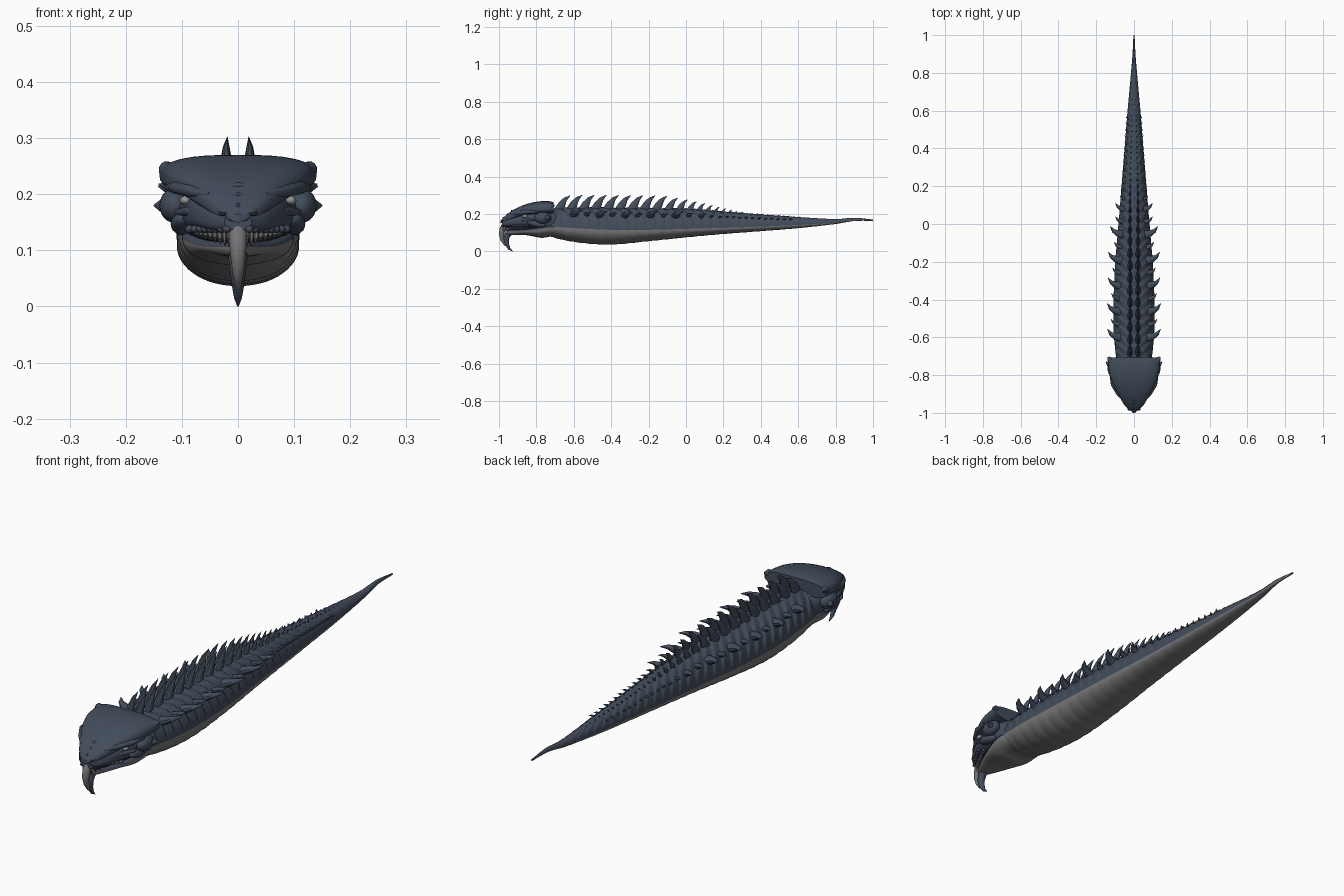
import bpy, bmesh
from math import sin, cos, pi, tau, radians
from mathutils import Vector, Matrix

if "Cube" in bpy.data.objects:
    bpy.data.objects.remove(bpy.data.objects["Cube"])


def material(name, rgb):
    m = bpy.data.materials.new(name)
    m.use_nodes = True
    m.diffuse_color = (*rgb, 1)
    m.node_tree.nodes["Principled BSDF"].inputs["Base Color"].default_value = (*rgb, 1)
    return m


SLATE = material("slate blue hide", (0.055, 0.073, 0.105))
GREY = material("grey belly", (0.18, 0.18, 0.18))
EYE = material("pale eye", (0.3, 0.31, 0.3))
MOUTH = material("dark mouth", (0.02, 0.023, 0.03))


def finish(name, bm, *mats, angle=40):
    bmesh.ops.recalc_face_normals(bm, faces=bm.faces)
    me = bpy.data.meshes.new(name)
    bm.to_mesh(me)
    bm.free()
    for m in mats:
        me.materials.append(m)
    me.shade_smooth()
    me.set_sharp_from_angle(angle=radians(angle))
    ob = bpy.data.objects.new(name, me)
    bpy.context.collection.objects.link(ob)
    return ob


def sample(stations, y):
    """Smooth interpolation of station rows keyed by their first value."""
    n = len(stations)
    i = max(j for j in range(n - 1) if j == 0 or stations[j][0] <= y)
    p, q = stations[i], stations[i + 1]
    a, b = stations[max(i - 1, 0)], stations[min(i + 2, n - 1)]
    h = q[0] - p[0]
    t = (y - p[0]) / h
    out = []
    for k in range(1, len(p)):
        m0 = (q[k] - a[k]) / (q[0] - a[0]) * h
        m1 = (b[k] - p[k]) / (b[0] - p[0]) * h
        out.append((2*t**3 - 3*t*t + 1) * p[k] + (t**3 - 2*t*t + t) * m0
                   + (3*t*t - 2*t**3) * q[k] + (t**3 - t*t) * m1)
    return out


def skin(bm, rings, rule=None):
    """Bridge rings of points into a capped skin; rule(j) gives the material."""
    vs = [[bm.verts.new(p) for p in r] for r in rings]
    n = len(vs[0])
    for r, s in zip(vs, vs[1:]):
        for j in range(n):
            f = bm.faces.new((r[j], r[(j+1) % n], s[(j+1) % n], s[j]))
            f.material_index = rule(j) if rule else 0
    bm.faces.new(vs[0])
    bm.faces.new(vs[-1])


def section(stations, y, a, power=1.0):
    """Point on a rounded section: half width, low, middle and top height."""
    w, low, mid, top = sample(stations, y)
    c, s = cos(a), sin(a)
    x = w * abs(c)**power * (1 if c > 0 else -1)
    z = abs(s)**power
    return Vector((x, y, mid + (top - mid) * z if s > 0 else mid - (mid - low) * z))


def loft(name, stations, mats, power=1.0, rows=30, sides=40, rule=None):
    y0, y1 = stations[0][0], stations[-1][0]
    rings = [[section(stations, y0 + (y1 - y0) * i / rows, tau * j / sides, power)
              for j in range(sides)] for i in range(rows + 1)]
    bm = bmesh.new()
    skin(bm, rings, rule)
    return finish(name, bm, *mats)


def horn(bm, pts, radii, flat=1.0, sides=10):
    """Tapered curved spike through pts; flat squeezes it sideways."""
    pts = [Vector(p) for p in pts]
    rings = []
    for i, p in enumerate(pts):
        d = (pts[min(i+1, len(pts)-1)] - pts[max(i-1, 0)]).normalized()
        side = d.cross(Vector((0, 1, 0.01))).normalized()
        up = side.cross(d)
        rings.append([p + radii[i] * (side * cos(tau*j/sides) * flat + up * sin(tau*j/sides))
                      for j in range(sides)])
    skin(bm, rings)


def blob(bm, centre, size, tilt=0.0):
    m = Matrix.Translation(centre) @ Matrix.Rotation(tilt, 4, 'X') @ Matrix.Diagonal((*size, 1))
    bmesh.ops.create_uvsphere(bm, u_segments=20, v_segments=12, radius=1, matrix=m)


# Body: long tapering loft with overlapping chevron scales and belly bands
BODY = [(-0.76, .085, .095, .14, .215), (-0.68, .098, .068, .13, .232),
        (-0.55, .108, .046, .122, .235), (-0.4, .108, .038, .116, .234),
        (-0.2, .099, .056, .116, .232), (0, .082, .076, .121, .228),
        (0.2, .066, .094, .126, .214), (0.4, .05, .109, .133, .198),
        (0.6, .034, .125, .142, .184), (0.8, .016, .147, .154, .173),
        (0.9, .008, .163, .17, .18), (1, .003, .164, .167, .171)]


def hide_point(y, a):
    p = section(BODY, y, a, 0.95)
    w, low, mid, top = sample(BODY, y)
    s = sin(a)
    if s > 0:
        lag = 0.09 * abs(cos(a))
        saw = ((y - lag) / 0.05) % 1
        ripple = 0.075 * (saw - 0.5) * min(1, s * 3)
    else:
        ripple = 0.022 * abs(sin(pi * y / 0.06)) * min(1, -s * 3)
    p.x *= 1 + ripple
    p.z = mid + (p.z - mid) * (1 + ripple)
    return p


ROWS, SIDES = 350, 56
bm = bmesh.new()
skin(bm, [[hide_point(-0.76 + 1.76 * i / ROWS, tau * j / SIDES) for j in range(SIDES)]
          for i in range(ROWS + 1)], lambda j: int(j >= SIDES // 2))
finish("body", bm, SLATE, GREY, angle=50)

# Back spines: two rows, large in front, small and dense behind
bm = bmesh.new()
y = -0.68
while y < 0.76:
    big = max(0.0, min(1.0, (0.28 - y) / 0.45))
    size = (0.013 + 0.05 * big) * min(1, (0.95 - y) * 2.5)
    w, low, mid, top = sample(BODY, y)
    for s in (-1, 1):
        base = Vector((s * min(0.021, w * 0.3), y, top - 0.012))
        horn(bm, [base, base + Vector((0, .25, .5)) * size, base + Vector((0, .55, .95)) * size,
                  base + Vector((-s * .03, .95, 1.25)) * size],
             [size * .42, size * .33, size * .18, size * .02], flat=0.55)
    y += 0.028 + 0.037 * big
finish("back_spines", bm, SLATE)

# Side spikes: alternating long and short, swept back
bm = bmesh.new()
y, count = -0.6, 0
while y < 0.58:
    front = max(0.0, min(1.0, (0.2 - y) / 0.2))
    size = 0.022 + front * (0.045 if count % 2 == 0 else 0.022)
    for s in (-1, 1):
        root = hide_point(y, pi / 2 - s * 0.86)
        base = Vector((root.x - s * 0.008, y, root.z - 0.004))
        horn(bm, [base, base + Vector((s * .4, .1, .15)) * size,
                  base + Vector((s * .75, .3, .27)) * size, base + Vector((s * 1.0, .65, .35)) * size],
             [size * .36, size * .27, size * .15, size * .02], flat=0.8)
    y += 0.034 + 0.034 * front
    count += 1
finish("side_spikes", bm, SLATE)

# Head: skull, overhanging crest and two-tone lower jaw
loft("skull", [(-.985, .024, .136, .15, .168), (-.96, .05, .13, .15, .185),
               (-.9, .082, .128, .16, .21), (-.82, .103, .12, .165, .225),
               (-.74, .102, .11, .16, .23), (-.68, .08, .11, .16, .215)], [SLATE], 0.8)
loft("crest", [(-.992, .012, .15, .157, .165), (-.965, .044, .157, .172, .192),
               (-.92, .074, .172, .192, .224), (-.86, .107, .19, .212, .251),
               (-.8, .129, .197, .224, .266), (-.74, .137, .2, .23, .27),
               (-.708, .14, .203, .234, .264)], [SLATE], 0.7, rule=None)
loft("lower_jaw", [(-.965, .014, .09, .106, .116), (-.93, .036, .088, .106, .12),
                   (-.86, .068, .088, .108, .124), (-.78, .094, .075, .118, .14),
                   (-.73, .1, .079, .125, .15), (-.67, .09, .075, .125, .15)],
     [SLATE, GREY], 0.85, rule=lambda j: int(j >= 20))
loft("mouth_lining", [(-.955, .02, .105, .12, .14), (-.88, .055, .105, .125, .145),
                      (-.78, .088, .105, .13, .15)], [MOUTH], rows=10, sides=24)

# Cheek knobs, brow ridges, snout folds and crest corners
bm = bmesh.new()
for s in (-1, 1):
    blob(bm, (s * .113, -.765, .18), (.027, .045, .031))
    blob(bm, (s * .1, -.8, .147), (.02, .05, .017), -.2)
    horn(bm, [(s * .115, -.75, .178), (s * .135, -.742, .18), (s * .149, -.73, .18)],
         [.02, .013, .002])
    horn(bm, [(s * .05, -.94, .198), (s * .085, -.895, .206), (s * .112, -.85, .212),
              (s * .125, -.79, .212)], [.006, .011, .011, .006])
    horn(bm, [(s * .06, -.915, .166), (s * .088, -.87, .17), (s * .108, -.82, .168)],
         [.004, .009, .006])
    blob(bm, (s * .022, -.968, .172), (.014, .018, .009), .4)
    horn(bm, [(s * .115, -.735, .235), (s * .13, -.715, .246), (s * .137, -.704, .248)],
         [.018, .014, .004])
    # Lip bumps along the upper jaw
    for k in range(8):
        t = k / 7
        blob(bm, (s * (.02 + .066 * t), -.98 + .1 * t, .138), (.008, .009, .007))
for k in range(3):
    y = -.975 + .022 * k
    w, low, mid, top = sample([(-.992, .012, .15, .157, .165), (-.92, .074, .172, .192, .224),
                               (-.86, .107, .19, .212, .251)], y)
    horn(bm, [(-w * .7, y + .01, top - .012), (0, y, top), (w * .7, y + .01, top - .012)],
         [.003, .006, .003])
finish("head_ridges", bm, SLATE)

# Eyes and nostrils
eyes, nostrils = bmesh.new(), bmesh.new()
for s in (-1, 1):
    blob(eyes, (s * .094, -.862, .189), (.01, .014, .008))
    blob(nostrils, (s * .027, -.981, .165), (.007, .007, .004))
finish("eyes", eyes, EYE)
finish("nostrils", nostrils, MOUTH)

# Teeth rows on both jaws
bm = bmesh.new()
for s in (-1, 1):
    for k in range(8):
        t = k / 7
        x, y = s * (.016 + .06 * t), -.975 + .12 * t
        long = .034 - .018 * t
        horn(bm, [(x, y, .14), (x * .98, y - .003, .14 - long * .6), (x * .94, y + .003, .14 - long)],
             [.006, .004, .0006], sides=6)
        horn(bm, [(x * .85, y + .025, .112), (x * .87, y + .023, .112 + long * .6)],
             [.005, .0006], sides=6)
finish("teeth", bm, GREY)

# Large curved upper fang and dark chin hook
bm = bmesh.new()
horn(bm, [(0, -.965, .142), (0, -.982, .118), (0, -.987, .09), (0, -.982, .062),
          (0, -.969, .038), (0, -.955, .026)], [.018, .016, .0135, .01, .006, .001], sides=16)
finish("upper_fang", bm, GREY)
bm = bmesh.new()
horn(bm, [(0, -.935, .108), (0, -.956, .088), (0, -.962, .064), (0, -.957, .038),
          (0, -.945, .015), (0, -.926, .0)], [.018, .017, .0145, .011, .007, .001], sides=16)
finish("chin_hook", bm, SLATE)

# Throat pouch
bm = bmesh.new()
blob(bm, (0, -.77, .1), (.075, .05, .027))
finish("throat_pouch", bm, GREY)
